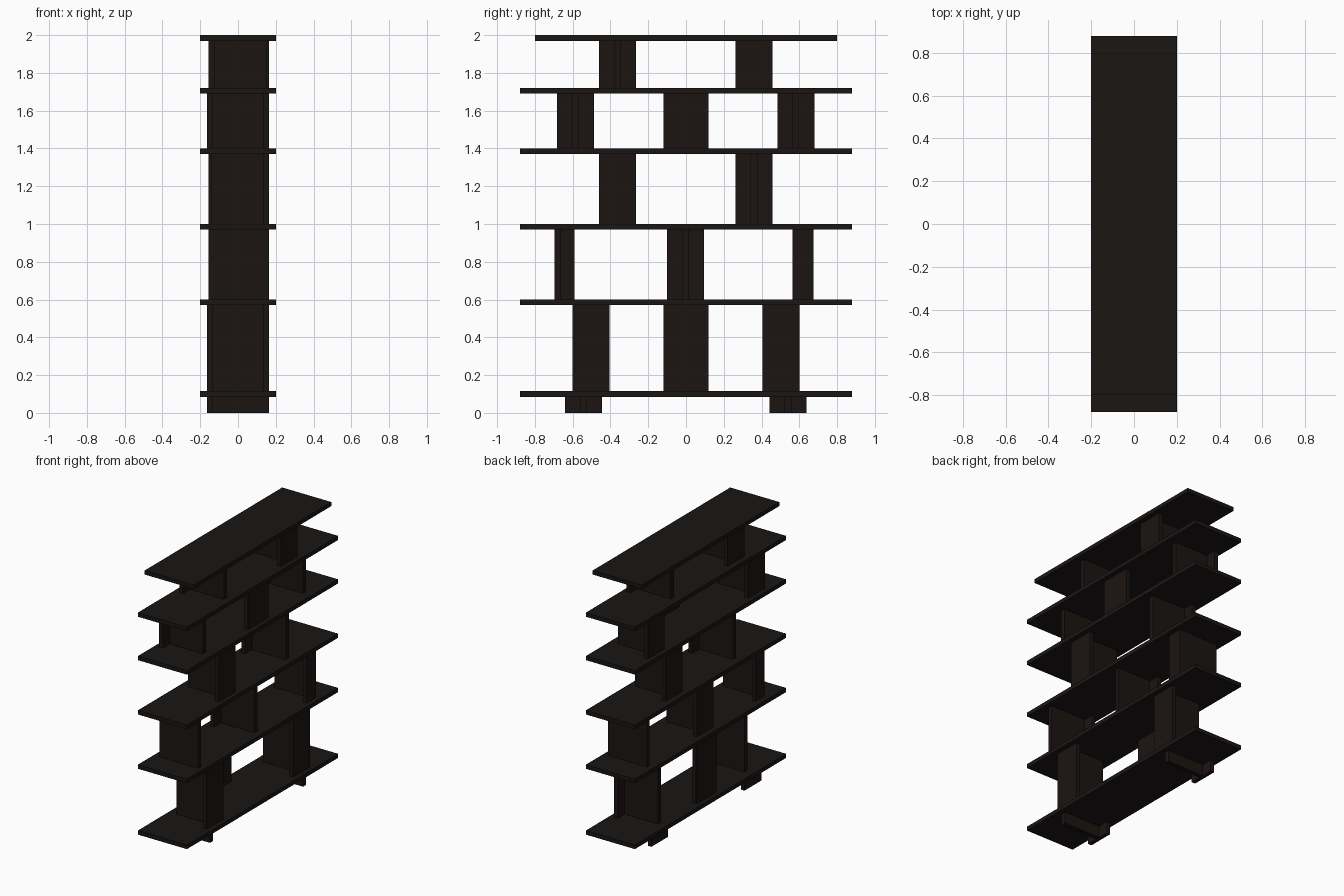
import bpy, bmesh

if "Cube" in bpy.data.objects:
    bpy.data.objects.remove(bpy.data.objects["Cube"])


def material(name, rgb):
    m = bpy.data.materials.new(name)
    m.diffuse_color = (*rgb, 1)
    m.use_nodes = True
    m.node_tree.nodes["Principled BSDF"].inputs["Base Color"].default_value = m.diffuse_color
    return m


SHELF_MAT = material("dark_shelf", (0.010, 0.008, 0.007))
POST_MAT = material("dark_upright", (0.011, 0.007, 0.006))
T = 0.03  # board thickness


def extrude(name, outline, z0, z1, mat):
    """Extrude a flat XY outline from z0 to z1."""
    bm = bmesh.new()
    face = bm.faces.new([bm.verts.new((x, y, z0)) for x, y in outline])
    top = bmesh.ops.extrude_face_region(bm, geom=[face])["geom"]
    bmesh.ops.translate(bm, vec=(0, 0, z1 - z0),
                        verts=[v for v in top if isinstance(v, bmesh.types.BMVert)])
    bmesh.ops.recalc_face_normals(bm, faces=bm.faces)
    me = bpy.data.meshes.new(name)
    bm.to_mesh(me)
    bm.free()
    me.materials.append(mat)
    ob = bpy.data.objects.new(name, me)
    bpy.context.collection.objects.link(ob)


def rect(x0, x1, y0, y1):
    return [(x0, y0), (x1, y0), (x1, y1), (x0, y1)]


def tee(y, side, flange_x, tip_x):
    """T section: flange across y at flange_x, web running in x to tip_x."""
    f, h, w = flange_x - side * T, 0.0975, 0.0175
    return [(flange_x, y - h), (f, y - h), (f, y - w), (tip_x, y - w),
            (tip_x, y + w), (f, y + w), (f, y + h), (flange_x, y + h)]


def ell(side):
    """L section: web on the outer end, short flange turned inward."""
    pts = [(-0.155, -0.695), (0.165, -0.695), (0.165, -0.665),
           (-0.125, -0.665), (-0.125, -0.59), (-0.155, -0.59)]
    if side < 0:
        return pts
    pts = [(-0.155, 0.675), (0.165, 0.675), (0.165, 0.565),
           (0.135, 0.565), (0.135, 0.645), (-0.155, 0.645)]
    return pts


def panel(side):
    """Flat centre panel near one long edge."""
    x = sorted((side * 0.165, side * 0.135))
    return rect(*x, -0.118, 0.118)


# Shelves
tops = [0.115, 0.60, 1.00, 1.40, 1.72, 2.00]
for i, z in enumerate(tops):
    half = 0.80 if i == 5 else 0.88
    extrude(f"shelf_{i + 1}", rect(-0.2, 0.2, -half, half), z - T, z, SHELF_MAT)

# Uprights for each tier, bottom to top
tiers = [
    [tee(-0.543, -1, -0.165, 0.165), tee(0.54, -1, -0.165, 0.165)],
    [tee(-0.503, 1, 0.165, -0.135), panel(-1), tee(0.503, 1, 0.165, -0.135)],
    [ell(-1), tee(-0.002, -1, -0.155, 0.148), ell(1)],
    [tee(-0.362, 1, 0.165, -0.14), tee(0.36, -1, -0.155, 0.15)],
    [tee(-0.585, -1, -0.165, 0.135), panel(1), tee(0.582, -1, -0.165, 0.135)],
    [tee(-0.362, -1, -0.155, 0.15), tee(0.36, 1, 0.165, -0.14)],
]
bases = [0.0] + tops[:-1]
for i, tier in enumerate(tiers):
    for j, outline in enumerate(tier):
        name = f"foot_{j + 1}" if i == 0 else f"upright_{i}_{j + 1}"
        extrude(name, outline, bases[i], tops[i] - T, POST_MAT)
